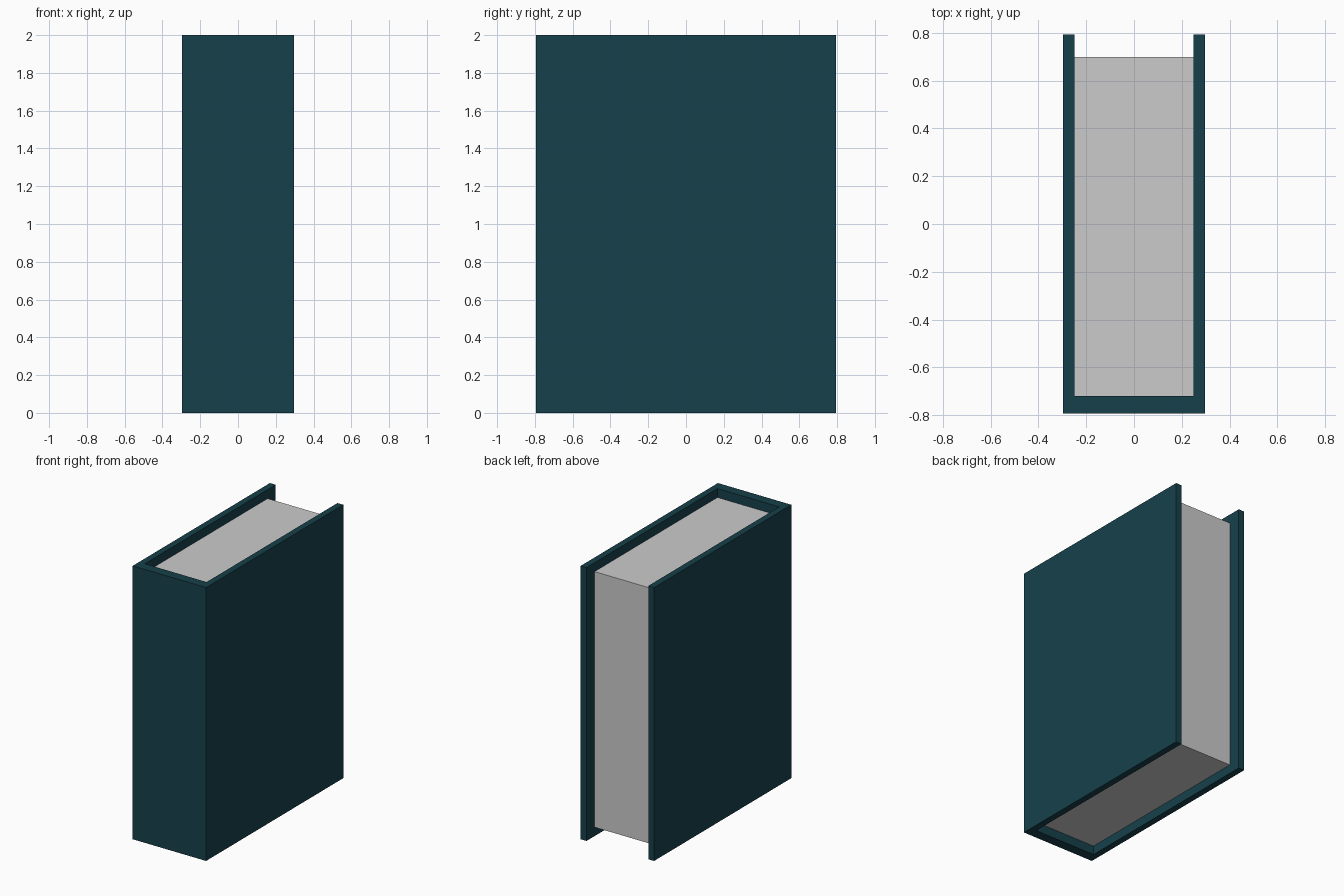
import bpy
import bmesh

if "Cube" in bpy.data.objects:
    bpy.data.objects.remove(bpy.data.objects["Cube"])


def extrude_profile(name, points, z0, z1):
    """Closed XY outline (counter-clockwise) extruded upward into a solid."""
    bm = bmesh.new()
    face = bm.faces.new([bm.verts.new((x, y, z0)) for x, y in points])
    ext = bmesh.ops.extrude_face_region(bm, geom=[face], use_keep_orig=True)
    top = [v for v in ext["geom"] if isinstance(v, bmesh.types.BMVert)]
    bmesh.ops.translate(bm, verts=top, vec=(0, 0, z1 - z0))
    bmesh.ops.recalc_face_normals(bm, faces=bm.faces)
    mesh = bpy.data.meshes.new(name)
    bm.to_mesh(mesh)
    bm.free()
    obj = bpy.data.objects.new(name, mesh)
    bpy.context.collection.objects.link(obj)
    return obj


HALF_W, HALF_D, HEIGHT = 0.297, 0.793, 2.0
INNER_W = 0.25        # half thickness of the page block
SPINE_IN = -0.72      # inner face of the spine
PAGE_BACK = 0.70      # open edge of the pages
INSET = 0.065         # pages sit inside the cover at top and bottom

# Cover: U-shaped outline, spine at the front, open at the back
half = [(HALF_W, -HALF_D), (HALF_W, HALF_D), (INNER_W, HALF_D), (INNER_W, SPINE_IN)]
outline = half + [(-x, y) for x, y in reversed(half)]
cover = extrude_profile("cover", outline, 0, HEIGHT)

teal = bpy.data.materials.new("dark_teal")
teal.diffuse_color = (0.008, 0.052, 0.07, 1)
teal.use_nodes = True
teal.node_tree.nodes["Principled BSDF"].inputs["Base Color"].default_value = teal.diffuse_color
cover.data.materials.append(teal)

# Pages: plain block held between the boards
extrude_profile(
    "pages",
    [(-INNER_W, SPINE_IN), (INNER_W, SPINE_IN), (INNER_W, PAGE_BACK), (-INNER_W, PAGE_BACK)],
    INSET, HEIGHT - INSET)
